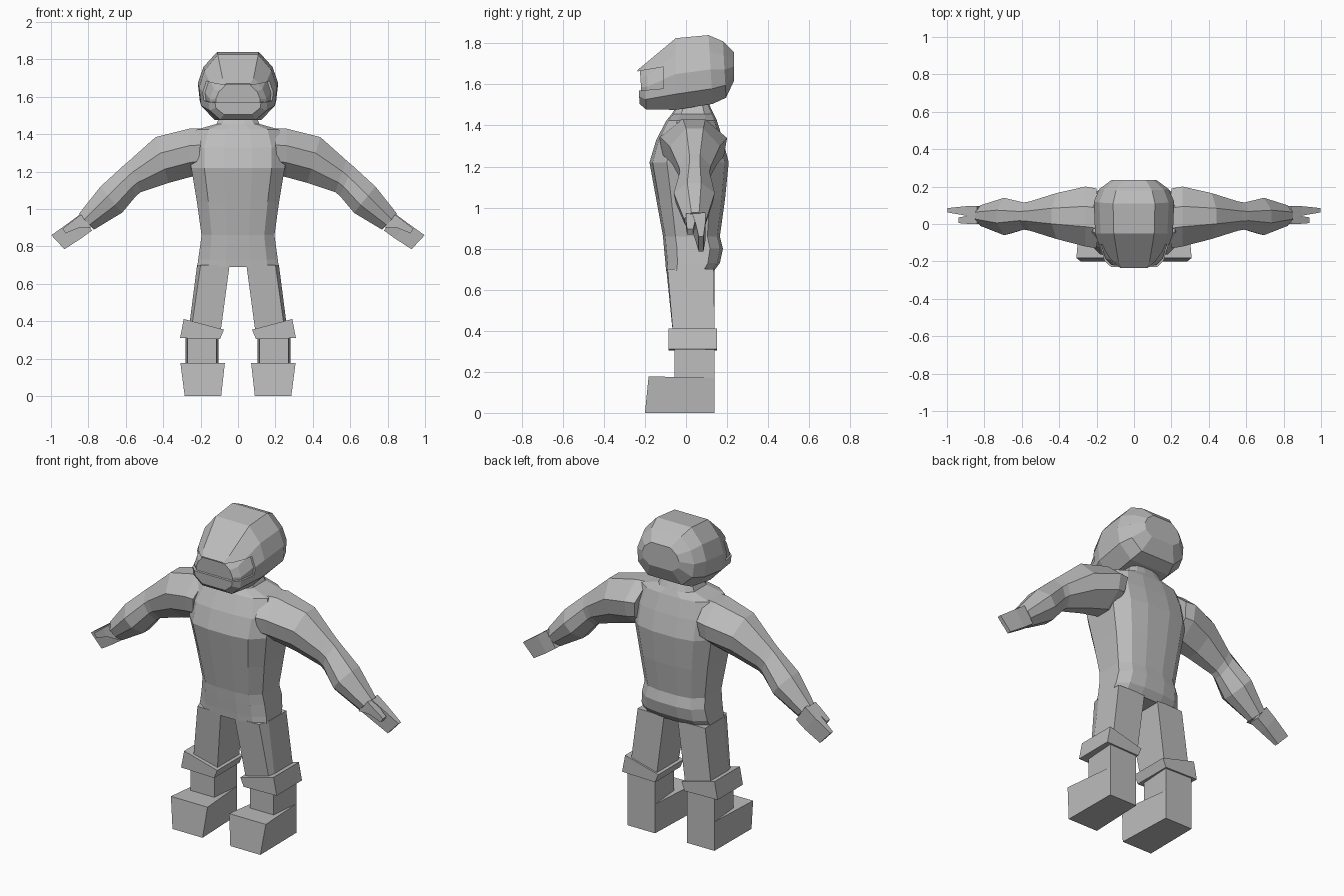
import bpy, bmesh

grey = bpy.data.materials.new("plain grey")
grey.diffuse_color = (0.5, 0.5, 0.5, 1)


def loft(name, rings):
    """Skin a list of equal-length point rings and cap both ends."""
    bm = bmesh.new()
    rows = [[bm.verts.new(p) for p in ring] for ring in rings]
    n = len(rows[0])
    for a, b in zip(rows, rows[1:]):
        for i in range(n):
            j = (i + 1) % n
            bm.faces.new((a[i], a[j], b[j], b[i]))
    bm.faces.new(rows[0])
    bm.faces.new(rows[-1])
    bmesh.ops.recalc_face_normals(bm, faces=bm.faces)
    mesh = bpy.data.meshes.new(name)
    bm.to_mesh(mesh)
    bm.free()
    mesh.materials.append(grey)
    ob = bpy.data.objects.new(name, mesh)
    bpy.context.collection.objects.link(ob)
    return ob


def both_sides(name, rings):
    """Make a left and a right copy of a lofted part."""
    for side, s in (("right", 1), ("left", -1)):
        loft(f"{side}_{name}", [[(s * x, y, z) for x, y, z in r] for r in rings])


def boolean(ob, cutter, operation):
    mod = ob.modifiers.new("cut", 'BOOLEAN')
    mod.object, mod.operation, mod.solver = cutter, operation, 'EXACT'
    bpy.context.view_layer.objects.active = ob
    bpy.ops.object.modifier_apply(modifier=mod.name)


# Torso: rings from crotch to neck as (z, half width, front y, back y)
def torso_ring(z, w, f, b):
    half = [(0.3, 0), (0.72, 0.04), (1, 0.22), (1, 0.78), (0.72, 0.95), (0.3, 1)]
    pts = [(x * w, f + t * (b - f), z) for x, t in half]
    return pts + [(-x, y, zz) for x, y, zz in reversed(pts)]


loft("torso", [torso_ring(*r) for r in (
    (0.69, 0.218, -0.097, 0.135), (0.73, 0.213, -0.10, 0.165), (0.80, 0.203, -0.107, 0.18),
    (0.86, 0.195, -0.112, 0.165), (1.04, 0.22, -0.145, 0.19), (1.22, 0.25, -0.178, 0.208),
    (1.33, 0.25, -0.145, 0.18), (1.425, 0.22, -0.095, 0.15), (1.455, 0.115, -0.07, 0.135),
    (1.53, 0.08, -0.02, 0.10))])

# Arms: rings as (top x, top z, bottom x, bottom z, front y, back y)
ARM_SECTION = [(0, 0.33), (0, 0.67), (0.35, 1), (0.7, 0.95), (1, 0.65),
               (1, 0.35), (0.7, 0.05), (0.35, 0)]


def arm_ring(tx, tz, bx, bz, f, b, section=ARM_SECTION):
    return [(tx + t * (bx - tx), f + u * (b - f), tz + t * (bz - tz)) for t, u in section]


both_sides("arm", [arm_ring(*r) for r in (
    (0.19, 1.43, 0.22, 1.18, -0.13, 0.19), (0.26, 1.43, 0.26, 1.17, -0.12, 0.20),
    (0.44, 1.385, 0.37, 1.14, -0.08, 0.165), (0.58, 1.26, 0.52, 1.09, -0.035, 0.12),
    (0.615, 1.23, 0.545, 1.07, -0.03, 0.115), (0.735, 1.12, 0.62, 0.98, -0.06, 0.14),
    (0.85, 0.975, 0.77, 0.89, -0.01, 0.10))])

# Fingers and thumb: tapered slabs
SLAB = [(0, 0), (0, 1), (1, 1), (1, 0)]
both_sides("fingers", [arm_ring(*r, SLAB) for r in (
    (0.84, 0.975, 0.78, 0.885, 0.03, 0.095), (0.90, 0.93, 0.84, 0.842, 0.045, 0.095),
    (0.998, 0.86, 0.928, 0.785, 0.062, 0.085))])
both_sides("thumb", [arm_ring(*r, SLAB) for r in (
    (0.84, 0.97, 0.78, 0.90, 0.0, 0.05), (0.88, 0.94, 0.85, 0.90, 0.0, 0.045),
    (0.938, 0.895, 0.922, 0.87, 0.005, 0.035))])

# Legs with a chamfered front outer corner
both_sides("leg", [
    [(0.092, -0.06, 0.35), (0.25, -0.06, 0.35), (0.264, -0.03, 0.35), (0.264, 0.14, 0.35), (0.092, 0.14, 0.35)],
    [(0.045, -0.096, 0.70), (0.20, -0.09, 0.70), (0.219, -0.03, 0.70), (0.219, 0.135, 0.70), (0.045, 0.14, 0.70)]])

# Slanted boot cuffs
both_sides("boot_cuff", [
    [(x, y, z) for x, z in ((0.096, 0.305), (0.31, 0.31), (0.29, 0.412), (0.075, 0.355))]
    for y in (-0.085, 0.15)])

# Boots: an ankle block and a flared foot block
both_sides("boot_ankle", [
    [(0.115, -0.055, z), (0.27, -0.055, z), (0.282, 0.14, z), (0.103, 0.14, z)]
    for z in (0.15, 0.33)])
both_sides("boot_foot", [
    [(0.09, -0.20, 0), (0.285, -0.20, 0), (0.282, 0.14, 0), (0.103, 0.14, 0)],
    [(0.07, -0.182, 0.178), (0.308, -0.182, 0.178), (0.282, 0.14, 0.17), (0.103, 0.14, 0.17)]])


# Helmet: rings from face to back as (y, bottom z, top z, half width, y lean at the bottom)
def helmet_ring(y, lo, hi, w, lean, k=1.0):
    half = [(0.52, 1), (0.86, 0.76), (1, 0.5), (0.95, 0.22), (0.6, 0)]
    mid = (lo + hi) / 2
    pts = [(x * w * k, y * k + lean * (1 - t), mid + (lo + t * (hi - lo) - mid) * k) for x, t in half]
    return pts + [(-x, yy, z) for x, yy, z in reversed(pts)]


HELMET = ((-0.236, 1.505, 1.67, 0.125, 0.01), (-0.20, 1.478, 1.70, 0.16, 0.005),
          (-0.05, 1.476, 1.825, 0.208, 0), (0.11, 1.505, 1.84, 0.215, 0.02),
          (0.18, 1.535, 1.81, 0.185, 0.015), (0.235, 1.62, 1.755, 0.12, 0))
helmet = loft("helmet", [helmet_ring(*r) for r in HELMET])
visor = loft("visor", [helmet_ring(*r, 0.95) for r in HELMET])

# Visor opening cut into the helmet, with the recessed visor set in it
cutter = loft("visor_cutter", [
    [(x, -0.4, 1.555), (x, -0.11, 1.58), (x, -0.11, 1.685), (x, -0.4, 1.635)] for x in (-0.4, 0.4)])
cutter.hide_render = True
boolean(helmet, cutter, 'DIFFERENCE')
boolean(visor, cutter, 'INTERSECT')
bpy.data.objects.remove(cutter)
